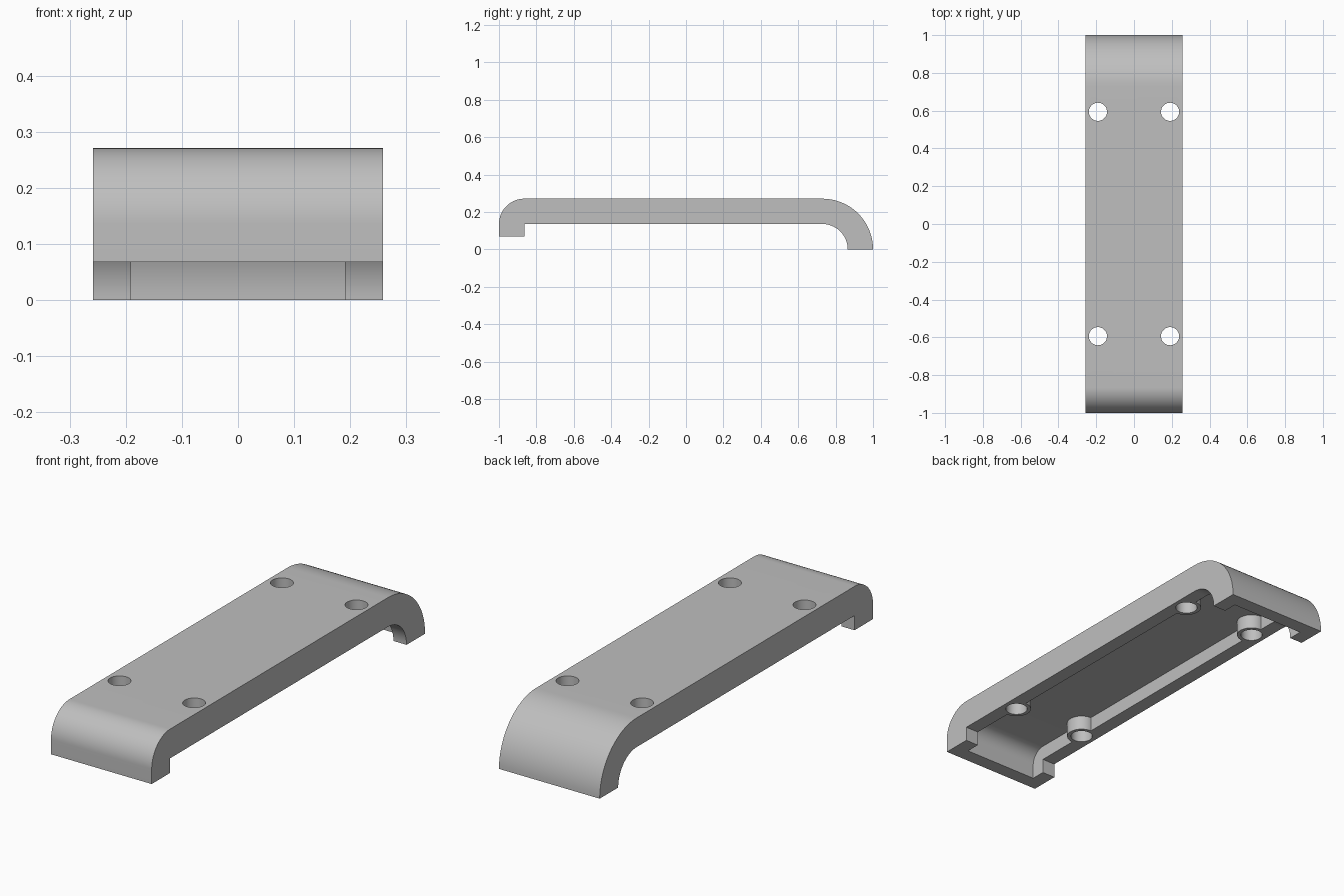
import bpy, bmesh, math

if "Cube" in bpy.data.objects:
    bpy.data.objects.remove(bpy.data.objects["Cube"])

T = 0.0677            # shell thickness
H = 4 * T             # total height
HALF_W = 0.258        # half width of the cover
POCKET = 0.191        # half width of the pocket underneath
HOLES = [(sx * 0.191, sy * 0.594) for sx in (-1, 1) for sy in (-1, 1)]

grey = bpy.data.materials.new("grey")
grey.diffuse_color = (0.52, 0.52, 0.52, 1)
grey.use_nodes = True
grey.node_tree.nodes["Principled BSDF"].inputs["Base Color"].default_value = grey.diffuse_color


def arch(offset, front_z, back_z, steps=24):
    """Arch in (y, z), moved inward by offset from the outer surface."""
    pts = [(-1 + offset, front_z)]
    rf, rb = 2 * T - offset, 4 * T - offset
    for i in range(steps + 1):
        a = math.pi - math.pi / 2 * i / steps
        pts.append((-1 + 2 * T + rf * math.cos(a), 2 * T + rf * math.sin(a)))
    for i in range(steps + 1):
        a = math.pi / 2 - math.pi / 2 * i / steps
        pts.append((1 - 4 * T + rb * math.cos(a), rb * math.sin(a)))
    if back_z < 0:
        pts.append((1 - offset, back_z))
    return pts


def extrude(name, pts, half):
    """Extrude a (y, z) outline along x."""
    bm = bmesh.new()
    face = bm.faces.new([bm.verts.new((-half, y, z)) for y, z in pts])
    ext = bmesh.ops.extrude_face_region(bm, geom=[face])["geom"]
    moved = [v for v in ext if isinstance(v, bmesh.types.BMVert)]
    bmesh.ops.translate(bm, verts=moved, vec=(2 * half, 0, 0))
    bmesh.ops.recalc_face_normals(bm, faces=bm.faces)
    return finish(name, bm)


def posts(name, radius):
    """Four upright cylinders at the hole positions."""
    bm = bmesh.new()
    for x, y in HOLES:
        made = bmesh.ops.create_cone(bm, cap_ends=True, segments=48, radius1=radius,
                                     radius2=radius, depth=0.8)["verts"]
        bmesh.ops.translate(bm, verts=made, vec=(x, y, 0.2))
    return finish(name, bm)


def finish(name, bm):
    mesh = bpy.data.meshes.new(name)
    bm.to_mesh(mesh)
    bm.free()
    mesh.materials.append(grey)
    obj = bpy.data.objects.new(name, mesh)
    bpy.context.collection.objects.link(obj)
    return obj


def cut(target, cutter):
    mod = target.modifiers.new("cut", 'BOOLEAN')
    mod.operation, mod.solver, mod.object = 'DIFFERENCE', 'EXACT', cutter
    bpy.context.view_layer.objects.active = target
    bpy.ops.object.modifier_apply(modifier=mod.name)
    bpy.data.objects.remove(cutter)


# Curved cover, full thickness at the side rails
cover = extrude("cover", arch(0, T, 0) + arch(2 * T, T, 0)[::-1], HALF_W)

# Pocket between the rails, leaving round bosses around the holes
pocket = extrude("pocket_cutter", arch(T, -0.1, -0.1), POCKET)
cut(pocket, posts("boss_cutter", 0.065))
cut(cover, pocket)

# Screw holes through cover and bosses
cut(cover, posts("hole_cutter", 0.048))

bpy.ops.object.select_all(action='DESELECT')
cover.select_set(True)
bpy.context.view_layer.objects.active = cover
bpy.ops.object.shade_smooth_by_angle(angle=math.radians(30))
